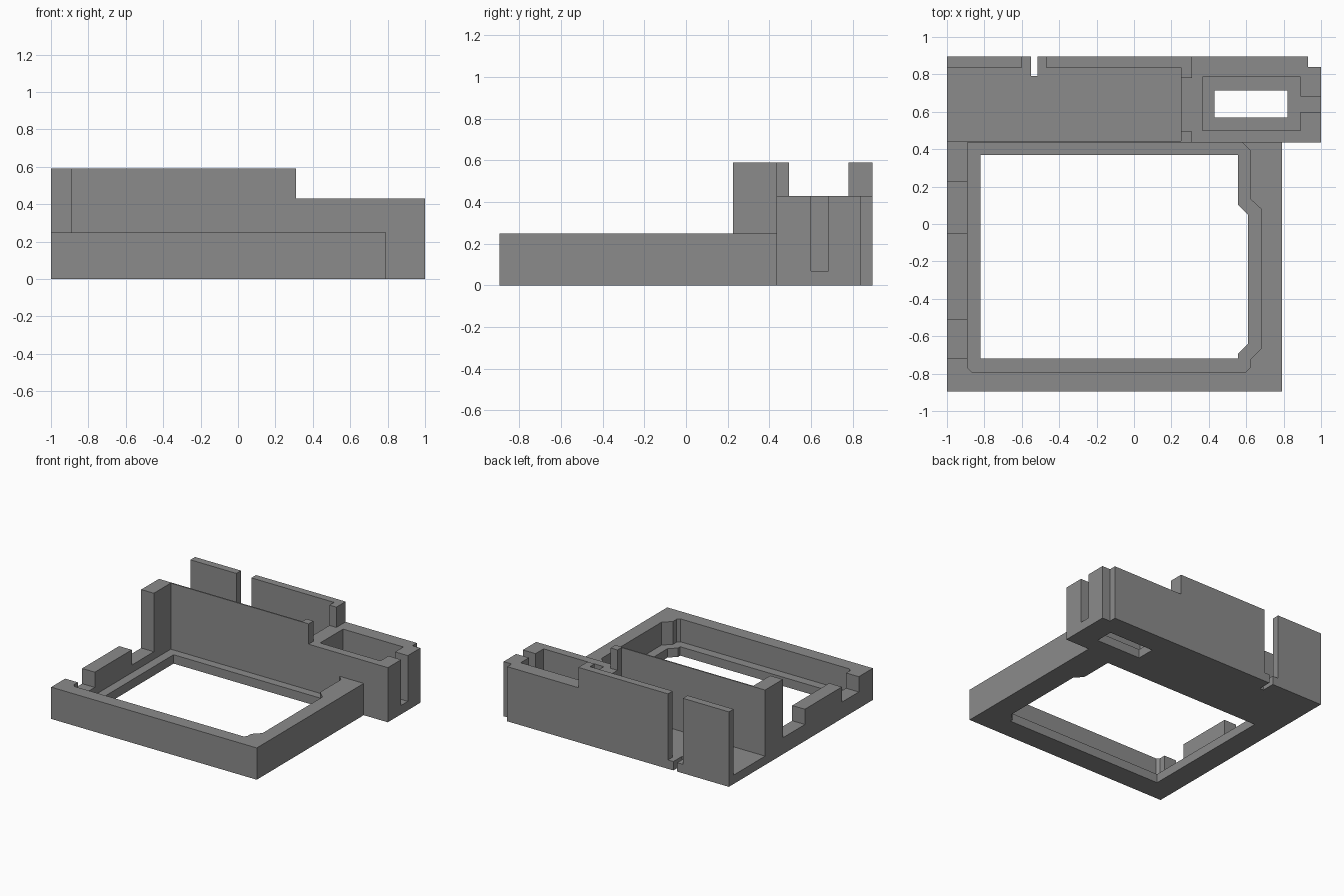
import bpy
import bmesh

if "Cube" in bpy.data.objects:
    bpy.data.objects.remove(bpy.data.objects["Cube"])

grey = bpy.data.materials.new("plain grey")
grey.diffuse_color = (0.26, 0.26, 0.26, 1)
grey.use_nodes = True
grey.node_tree.nodes["Principled BSDF"].inputs["Base Color"].default_value = grey.diffuse_color


def prism(name, outline, z0, z1):
    """Extrude a flat outline from z0 up to z1."""
    bm = bmesh.new()
    face = bm.faces.new([bm.verts.new((x, y, z0)) for x, y in outline])
    top = bmesh.ops.extrude_face_region(bm, geom=[face])["geom"]
    for v in top:
        if isinstance(v, bmesh.types.BMVert):
            v.co.z = z1
    bmesh.ops.recalc_face_normals(bm, faces=bm.faces)
    mesh = bpy.data.meshes.new(name)
    bm.to_mesh(mesh)
    bm.free()
    mesh.materials.append(grey)
    ob = bpy.data.objects.new(name, mesh)
    bpy.context.collection.objects.link(ob)
    return ob


def box(name, x0, x1, y0, y1, z0, z1):
    return prism(name, [(x0, y0), (x1, y0), (x1, y1), (x0, y1)], z0, z1)


def combine(body, tool, operation):
    """Apply one boolean to the body and remove the tool."""
    mod = body.modifiers.new(tool.name, 'BOOLEAN')
    mod.operation, mod.object, mod.solver = operation, tool, 'EXACT'
    bpy.context.view_layer.objects.active = body
    bpy.ops.object.modifier_apply(modifier=mod.name)
    bpy.data.objects.remove(tool)


FRONT, BACK = -0.895, 0.895
FLOOR, RIM, BLOCK, TALL = 0.07, 0.25, 0.43, 0.59
WALL = 0.435                      # front face of the dividing wall

# Solid masses: low frame, tall rear bay, side block, corner post
body = box("holder_body", -1, 0.79, FRONT, 0.5, 0, RIM)
solids = [
    box("rear_bay", -1, 0.31, WALL, BACK, 0, TALL),
    box("side_block", 0.2, 1, WALL, BACK, 0, BLOCK),
    box("corner_post", -1, -0.89, 0.225, 0.5, 0, TALL),
]
for s in solids:
    combine(body, s, 'UNION')

# Stepped pocket and through opening of the frame
pocket = [(-0.89, WALL), (-0.89, -0.77), (-0.87, -0.79), (0.60, -0.79),
          (0.62, -0.77), (0.62, -0.725), (0.68, -0.665), (0.68, 0.08),
          (0.62, 0.135), (0.62, 0.395), (0.58, WALL)]
opening = [(-0.82, 0.37), (-0.82, -0.72), (0.555, -0.72), (0.555, -0.695),
           (0.61, -0.64), (0.61, 0.05), (0.555, 0.105), (0.555, 0.37)]
cuts = [
    prism("pocket", pocket, FLOOR, 0.3),
    prism("opening", opening, -0.1, 0.3),
    # Gaps in the left rail
    box("rail_gap_rear", -1.1, -0.85, -0.05, 0.225, 0.13, 0.3),
    box("rail_gap_front", -1.1, -0.85, -0.72, -0.51, 0.13, 0.3),
    # Rear bay, open at the left end, with a lowered right wall
    box("bay", -1.1, 0.25, 0.445, 0.837, FLOOR, 0.7),
    box("end_wall_dip", 0.2, 0.4, 0.495, 0.78, BLOCK, 0.7),
    box("back_wall_gap", -0.60, -0.47, 0.8, 1, FLOOR, 0.7),
    box("cable_slit", -0.55, -0.517, 0.79, 1, -0.1, 0.2),
    # Side block cavity, floor window, side slot and corner step
    box("cavity", 0.365, 0.89, 0.5, 0.785, FLOOR, 0.7),
    box("floor_window", 0.43, 0.82, 0.57, 0.715, -0.1, 0.2),
    box("side_slot", 0.85, 1.1, 0.60, 0.683, FLOOR, 0.7),
    box("corner_step", 0.93, 1.1, 0.84, 1, -0.1, 0.7),
]
for c in cuts:
    combine(body, c, 'DIFFERENCE')
